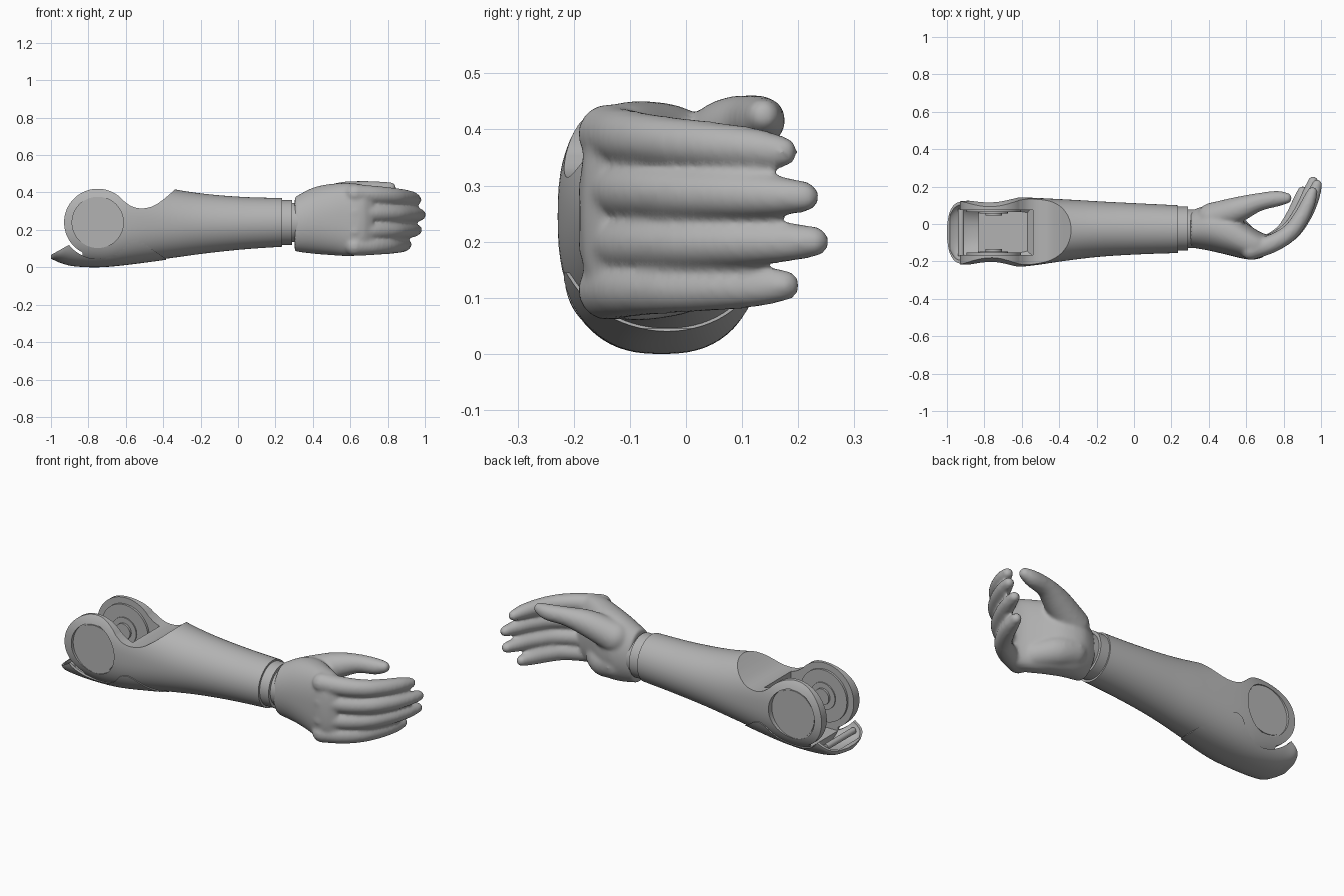
import bpy, bmesh, math
from mathutils import Vector, Matrix

old = bpy.data.objects.get("Cube")
if old:
    bpy.data.objects.remove(old, do_unlink=True)

grey = bpy.data.materials.new("plain grey")
grey.use_nodes = True
colour = (0.45, 0.45, 0.45, 1)
grey.diffuse_color = colour
grey.node_tree.nodes["Principled BSDF"].inputs["Base Color"].default_value = colour


def make(name, bm):
    bmesh.ops.recalc_face_normals(bm, faces=bm.faces[:])
    mesh = bpy.data.meshes.new(name)
    bm.to_mesh(mesh)
    bm.free()
    mesh.materials.append(grey)
    obj = bpy.data.objects.new(name, mesh)
    bpy.context.collection.objects.link(obj)
    return obj


def select(obj):
    bpy.ops.object.select_all(action='DESELECT')
    obj.select_set(True)
    bpy.context.view_layer.objects.active = obj


def smooth(obj, angle=35):
    select(obj)
    bpy.ops.object.shade_smooth_by_angle(angle=math.radians(angle))


def cut(obj, cutter, mode='DIFFERENCE'):
    mod = obj.modifiers.new("cut", 'BOOLEAN')
    mod.operation, mod.solver, mod.object = mode, 'EXACT', cutter
    select(obj)
    bpy.ops.object.modifier_apply(modifier=mod.name)
    bpy.data.objects.remove(cutter, do_unlink=True)


def spline(rows, steps):
    """Smooth interpolation through rows of numbers."""
    out = []
    for i in range(len(rows) - 1):
        a, b = rows[max(i - 1, 0)], rows[i]
        c, d = rows[i + 1], rows[min(i + 2, len(rows) - 1)]
        for k in range(steps):
            t = k / steps
            out.append([q + 0.5 * t * (r - p + t * (2 * p - 5 * q + 4 * r - s + t * (3 * (q - r) + s - p)))
                        for p, q, r, s in zip(a, b, c, d)])
    return out + [list(rows[-1])]


def add_loft(bm, rows, steps=8, sides=72, grow=0.0):
    """Rows are x, y low, y high, z low, z high, squareness."""
    last = None
    for x, y0, y1, z0, z1, power in spline(rows, steps):
        ring = []
        for k in range(sides):
            a = 2 * math.pi * k / sides
            c, s = math.cos(a), math.sin(a)
            y = (y0 + y1) / 2 + ((y1 - y0) / 2 + grow) * math.copysign(abs(c) ** (2 / power), c)
            z = (z0 + z1) / 2 + ((z1 - z0) / 2 + grow) * math.copysign(abs(s) ** (2 / power), s)
            ring.append(bm.verts.new((x, y, z)))
        if last:
            for k in range(sides):
                n = (k + 1) % sides
                bm.faces.new((last[k], last[n], ring[n], ring[k]))
        else:
            bm.faces.new(ring)
        last = ring
    bm.faces.new(last)


def loft(name, rows, **options):
    bm = bmesh.new()
    add_loft(bm, rows, **options)
    return make(name, bm)


def prism(name, points, y0=-0.5, y1=0.5):
    """Side outline in x and z, pushed along y."""
    bm = bmesh.new()
    face = bm.faces.new([bm.verts.new((x, y0, z)) for x, z in points])
    new = bmesh.ops.extrude_face_region(bm, geom=[face])["geom"]
    bmesh.ops.translate(bm, vec=(0, y1 - y0, 0), verts=[v for v in new if isinstance(v, bmesh.types.BMVert)])
    return make(name, bm)


def arc(x, z, radius, start, end, count=40):
    angles = [math.radians(start + (end - start) * k / count) for k in range(count + 1)]
    return [(x + radius * math.cos(a), z + radius * math.sin(a)) for a in angles]


def disc(name, x, z, radius, y0, y1):
    return prism(name, arc(x, z, radius, 0, 355, 71), y0, y1)


HUB = (-0.75, 0.24)

# Forearm body, trimmed to the elbow cheeks and the scoop
body_rows = [
    (-0.95, -0.215, 0.12, 0.03, 0.46, 2.5),
    (-0.75, -0.222, 0.135, 0.006, 0.48, 2.5),
    (-0.6, -0.228, 0.142, 0.018, 0.47, 2.4),
    (-0.34, -0.193, 0.13, 0.052, 0.417, 2.1),
    (-0.17, -0.174, 0.12, 0.075, 0.392, 2),
    (0.03, -0.162, 0.11, 0.096, 0.376, 2),
    (0.235, -0.155, 0.10, 0.11, 0.37, 2),
]
forearm = loft("forearm", body_rows)
scoop = spline([(-0.612, 0.356), (-0.57, 0.327), (-0.52, 0.315), (-0.46, 0.325), (-0.4, 0.362), (-0.33, 0.422)], 6)
outline = scoop + [(-0.3, 0.6), (0.3, 0.6), (0.3, -0.1), (-0.83, -0.1)] + arc(*HUB, 0.18, 243, 42)
cut(forearm, prism("outline_cutter", outline), 'INTERSECT')

# Elbow cavity between the cheeks
corner = 0.03
cavity = [(-1.1, 0.06), (-0.54 - corner, 0.06), (-0.54, 0.06 + corner), (-0.54, 0.6), (-1.1, 0.6)]
cut(forearm, prism("cavity_cutter", cavity, -0.165, 0.075))

# Round recess on each cheek
for y0, y1 in ((-0.4, -0.2), (0.112, 0.4)):
    cut(forearm, disc("recess_cutter", *HUB, 0.137, y0, y1))
smooth(forearm)

# Cover plate seated in each recess, and stepped hubs inside the cavity
for side, base, inward in (("right", -0.165, 1), ("left", 0.075, -1)):
    outer = -0.2 if side == "right" else 0.112
    smooth(disc(side + "_cover_plate", *HUB, 0.13, outer - 0.004, outer + 0.004))
    for part, radius, depth in (("inner_disc", 0.145, 0.012), ("inner_ring", 0.075, 0.018), ("hub", 0.045, 0.03)):
        ends = sorted((base - 0.005 * inward, base + depth * inward))
        smooth(disc(side + "_" + part, *HUB, radius, *ends))

# Elbow shell wrapping the underside
shell_rows = [
    (-1.0, -0.07, -0.02, 0.052, 0.075, 2),
    (-0.985, -0.15, 0.06, 0.045, 0.12, 2.2),
    (-0.95, -0.2, 0.108, 0.03, 0.2, 2.3),
    (-0.88, -0.216, 0.126, 0.012, 0.36, 2.4),
] + body_rows[1:4] + [(-0.3, -0.19, 0.128, 0.056, 0.41, 2.1)]
shell = loft("elbow_shell", shell_rows, grow=0.006)
edge = [(-1.05, 0.03), (-1.0, 0.066)] + arc(*HUB, 0.195, 218, 318)
edge += spline([(-0.585, 0.132), (-0.55, 0.145), (-0.515, 0.137), (-0.45, 0.09), (-0.385, 0.045)], 5)
edge += [(-0.36, -0.1), (-1.05, -0.1)]
cut(shell, prism("edge_cutter", edge), 'INTERSECT')
cut(shell, loft("hollow_cutter", shell_rows[1:], grow=-0.01))
smooth(shell)

# Cross bar at the elbow opening
smooth(disc("elbow_bar", -0.925, 0.085, 0.017, -0.17, 0.08))

# Wrist rings
for name, x0, x1, box in (("wrist_collar", 0.23, 0.29, (-0.143, 0.093, 0.12, 0.36, 2)),
                          ("wrist_joint", 0.28, 0.32, (-0.128, 0.078, 0.135, 0.345, 2))):
    smooth(loft(name, [(x0, *box), (x1, *box)], steps=1))


# Hand: palm loft plus rounded limbs, fused into one skin
def limb(bm, path):
    for x, y, z, r in spline(path, 7):
        bmesh.ops.create_uvsphere(bm, u_segments=20, v_segments=12, radius=r,
                                  matrix=Matrix.Translation((x, y, z)))


hand = bmesh.new()
add_loft(hand, [
    (0.303, -0.125, 0.07, 0.085, 0.375, 2),
    (0.4, -0.142, 0.1, 0.073, 0.425, 2.1),
    (0.5, -0.165, 0.075, 0.065, 0.446, 2.3),
    (0.6, -0.188, 0.005, 0.06, 0.45, 2.5),
    (0.67, -0.185, -0.04, 0.07, 0.44, 2.5),
    (0.72, -0.155, -0.06, 0.1, 0.41, 2.4)])

bend = [(0, 0, 0.053), (0.12, 0.04, 0.05), (0.22, 0.105, 0.046),
        (0.285, 0.195, 0.043), (0.327, 0.285, 0.038), (0.35, 0.35, 0.028)]
# Each finger: reach in x, reach in y, height at knuckle, height at tip
fingers = [(0.94, 0.89, 0.392, 0.36), (1.01, 1.0, 0.292, 0.28),
           (0.95, 1.05, 0.195, 0.2), (0.79, 0.9, 0.113, 0.122)]
for fx, fy, z0, z1 in fingers:
    limb(hand, [(0.625 + fx * x, -0.14 + fy * y, z0 + (z1 - z0) * i / 5, r)
                for i, (x, y, r) in enumerate(bend)])

# Thumb and heel of the palm
limb(hand, [(0.42, 0.03, 0.33, 0.085), (0.55, 0.075, 0.385, 0.07), (0.66, 0.115, 0.412, 0.05),
            (0.76, 0.135, 0.416, 0.043), (0.815, 0.138, 0.425, 0.03)])
limb(hand, [(0.42, 0.015, 0.18, 0.085), (0.5, 0.0, 0.16, 0.08), (0.58, -0.06, 0.14, 0.07)])
hand = make("hand", hand)
fuse = hand.modifiers.new("fuse", 'REMESH')
fuse.mode, fuse.voxel_size, fuse.use_smooth_shade = 'VOXEL', 0.009, True
soften = hand.modifiers.new("soften", 'SMOOTH')
soften.factor, soften.iterations = 0.5, 8
